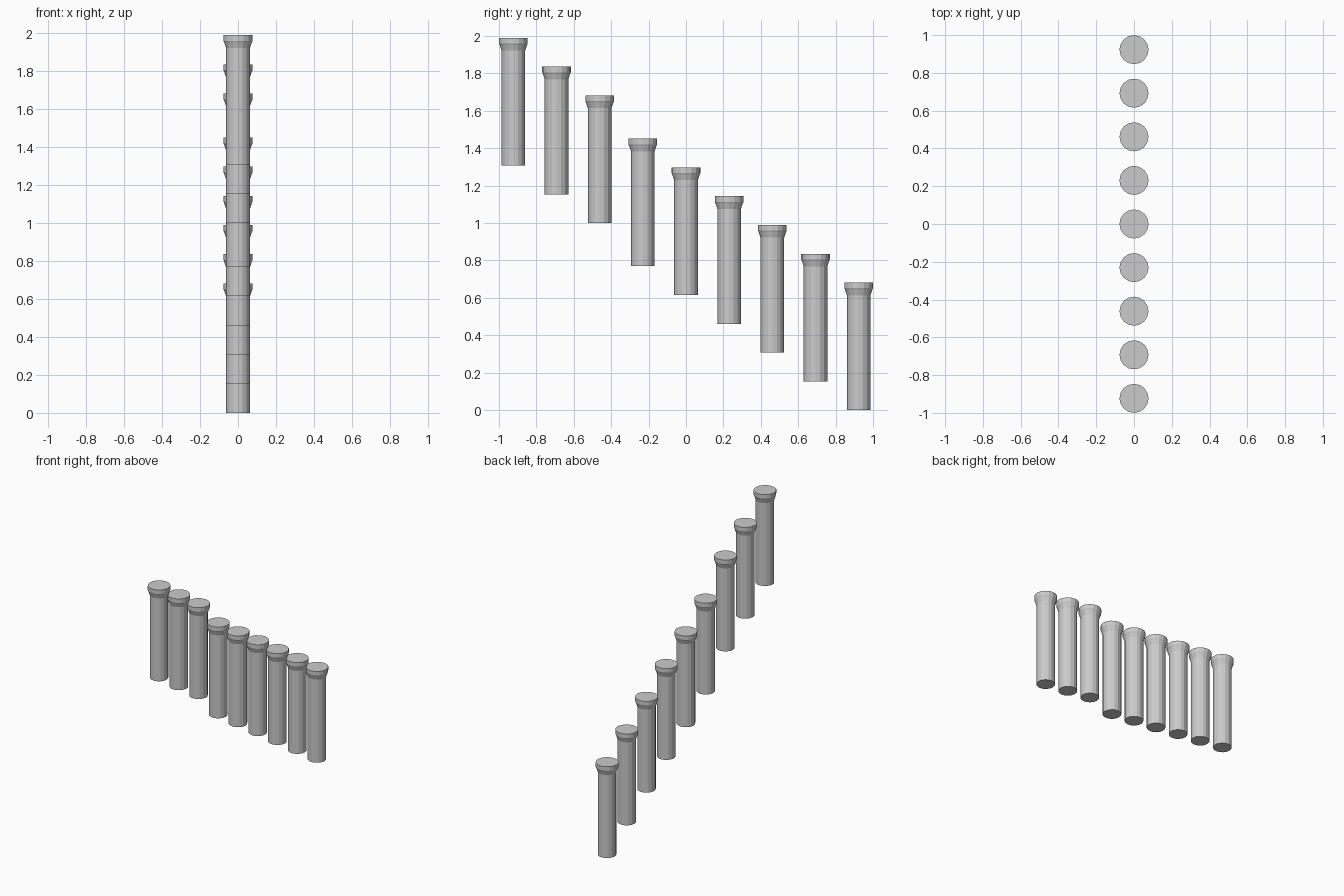
import bpy, bmesh, math

if "Cube" in bpy.data.objects:
    bpy.data.objects.remove(bpy.data.objects["Cube"])

U = 1 / 13            # base unit: cap radius
SIDES = 16
HEIGHT = 0.682
# (radius, height) outline of one post: straight shaft, flared neck, rim
PROFILE = [(0.063, 0), (0.063, HEIGHT - 0.068), (0.073, HEIGHT - 0.038),
           (U, HEIGHT - 0.030), (U, HEIGHT)]


def post_mesh():
    bm = bmesh.new()
    rings = []
    for r, z in PROFILE:
        rings.append([bm.verts.new((r * math.cos(math.tau * i / SIDES),
                                    r * math.sin(math.tau * i / SIDES), z))
                      for i in range(SIDES)])
    for a, b in zip(rings, rings[1:]):
        for i in range(SIDES):
            j = (i + 1) % SIDES
            bm.faces.new((a[i], a[j], b[j], b[i]))
    bm.faces.new(rings[0][::-1])
    bm.faces.new(rings[-1])
    mesh = bpy.data.meshes.new("post")
    bm.to_mesh(mesh)
    bm.free()
    return mesh


# Row of nine stepped posts, with one taller step before the last three
mesh = post_mesh()
for i in range(9):
    z = 2 * U * i + (U if i > 5 else 0)
    post = bpy.data.objects.new(f"post_{i + 1}", mesh)
    post.location = (0, 3 * U * (4 - i), z)
    bpy.context.collection.objects.link(post)
